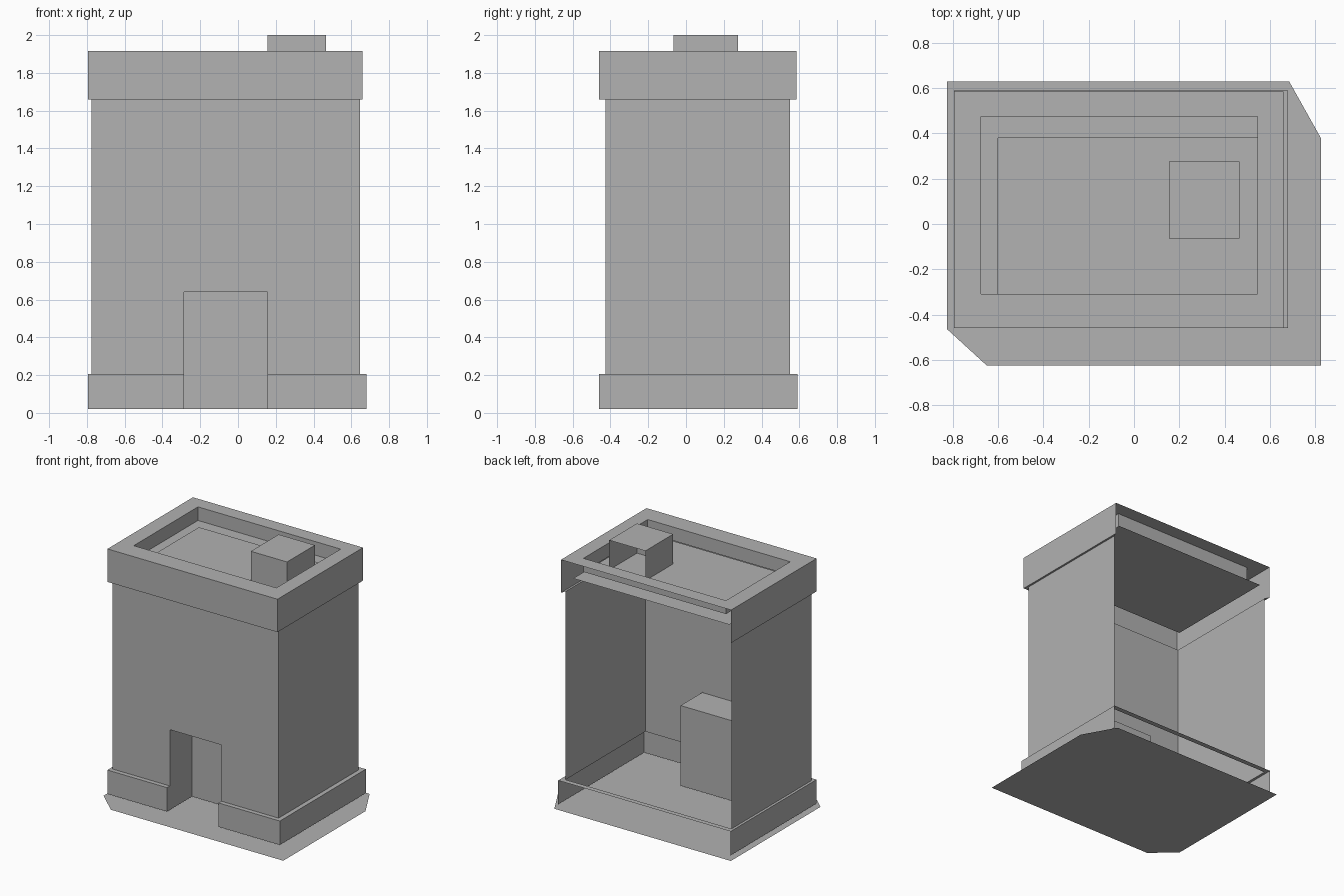
import bpy

cube = bpy.data.objects.get("Cube")
if cube:
    bpy.data.objects.remove(cube, do_unlink=True)

grey = bpy.data.materials.new("plain_grey")
grey.use_nodes = True
colour = (0.445, 0.445, 0.445, 1)
grey.diffuse_color = colour
grey.node_tree.nodes["Principled BSDF"].inputs["Base Color"].default_value = colour


def add_mesh(name, verts, faces):
    mesh = bpy.data.meshes.new(name)
    mesh.from_pydata(verts, [], faces)
    mesh.materials.append(grey)
    obj = bpy.data.objects.new(name, mesh)
    bpy.context.collection.objects.link(obj)
    return obj


def at(path, z):
    return [(x, y, z) for x, y in path]


def strip(name, lower, upper, closed=False):
    """Sheet of quads between two matching polylines."""
    n = len(lower)
    faces = []
    for i in range(n if closed else n - 1):
        j = (i + 1) % n
        faces.append((i, j, n + j, n + i))
    return add_mesh(name, lower + upper, faces)


def wall(name, path, z0, z1, closed=False):
    return strip(name, at(path, z0), at(path, z1), closed)


def flat(name, path, z):
    return add_mesh(name, at(path, z), [tuple(range(len(path)))])


def rect(x0, x1, y0, y1):
    """Plan outline from back right corner, round the front, to the back left."""
    return [(x0, y1), (x0, y0), (x1, y0), (x1, y1)]


# Plan outlines and levels
body = rect(-0.775, 0.645, -0.425, 0.55)
base = rect(-0.795, 0.68, -0.46, 0.59)
crown = rect(-0.795, 0.66, -0.46, 0.585)
opening = rect(-0.675, 0.545, -0.31, 0.475)
door_r, door_l, door_back, door_top = -0.285, 0.155, -0.155, 0.64
base_low, base_top, body_top, crown_top, ledge_z = 0.02, 0.205, 1.66, 1.915, 1.81


def right_part(path):
    return path[:2] + [(door_r, path[1][1])]


def left_part(path):
    return [(door_l, path[2][1])] + path[2:]


# Ground plate with two clipped corners
flat("ground_plate", [(-0.825, 0.63), (-0.825, -0.465), (-0.65, -0.625),
                      (0.825, -0.625), (0.825, 0.38), (0.685, 0.63)], 0)

# Body and base on both sides of the doorway
for side, part in (("right", right_part), ("left", left_part)):
    wall(side + "_body_wall", part(body), base_top, body_top)
    wall(side + "_base_wall", part(base), base_low, base_top)
    strip(side + "_base_ledge", at(part(base), base_top), at(part(body), base_top))
strip("back_base_ledge", at([base[3], base[0]], base_top), at([body[3], body[0]], base_top))
front_y = body[1][1]
wall("wall_over_door", [(door_r, front_y), (door_l, front_y)], door_top, body_top)

# Doorway recess
recess = rect(door_r, door_l, front_y, door_back)
path = [recess[1], recess[0], recess[3], recess[2]]
wall("door_recess", path, base_low, door_top)
flat("door_recess_ceiling", path, door_top)
wall("right_base_jamb", [(door_r, base[1][1]), (door_r, front_y)], base_low, base_top)
wall("left_base_jamb", [(door_l, front_y), (door_l, base[1][1])], base_low, base_top)
wall("door_lintel", [(-0.26, door_back - 0.005), (0.13, door_back - 0.005)], 0.62, door_top)

# Panels on the inner side of the front wall
for name, x0, x1, z0 in (("right", -0.71, -0.335, 0.6),
                         ("middle", door_r, 0.15, door_top),
                         ("left", 0.185, 0.54, 0.6)):
    y = front_y + 0.006
    wall(name + "_inner_panel", [(x1, y), (x0, y)], z0, 1.58)

# Crown, open at the back, and its parapet
wall("crown_wall", crown, body_top, crown_top)
strip("crown_underside", at(body, body_top), at(crown, body_top))
strip("parapet_top", at(crown, crown_top), at(opening, crown_top), True)
strip("parapet_inner", at(opening, crown_top), at(opening, ledge_z), True)

# Roof deck with a narrow ledge along the right and back
flat("roof_deck", rect(-0.745, 0.59, -0.375, 0.535), 1.77)
strip("roof_ledge",
      at([opening[3], opening[0], opening[1]], ledge_z),
      at([(0.545, 0.38), (-0.6, 0.38), (-0.6, -0.31)], ledge_z))

# Roof box, open at the back
box = rect(0.155, 0.465, -0.065, 0.275)
wall("roof_box_sides", box, 1.77, 2)
flat("roof_box_top", box, 2)
